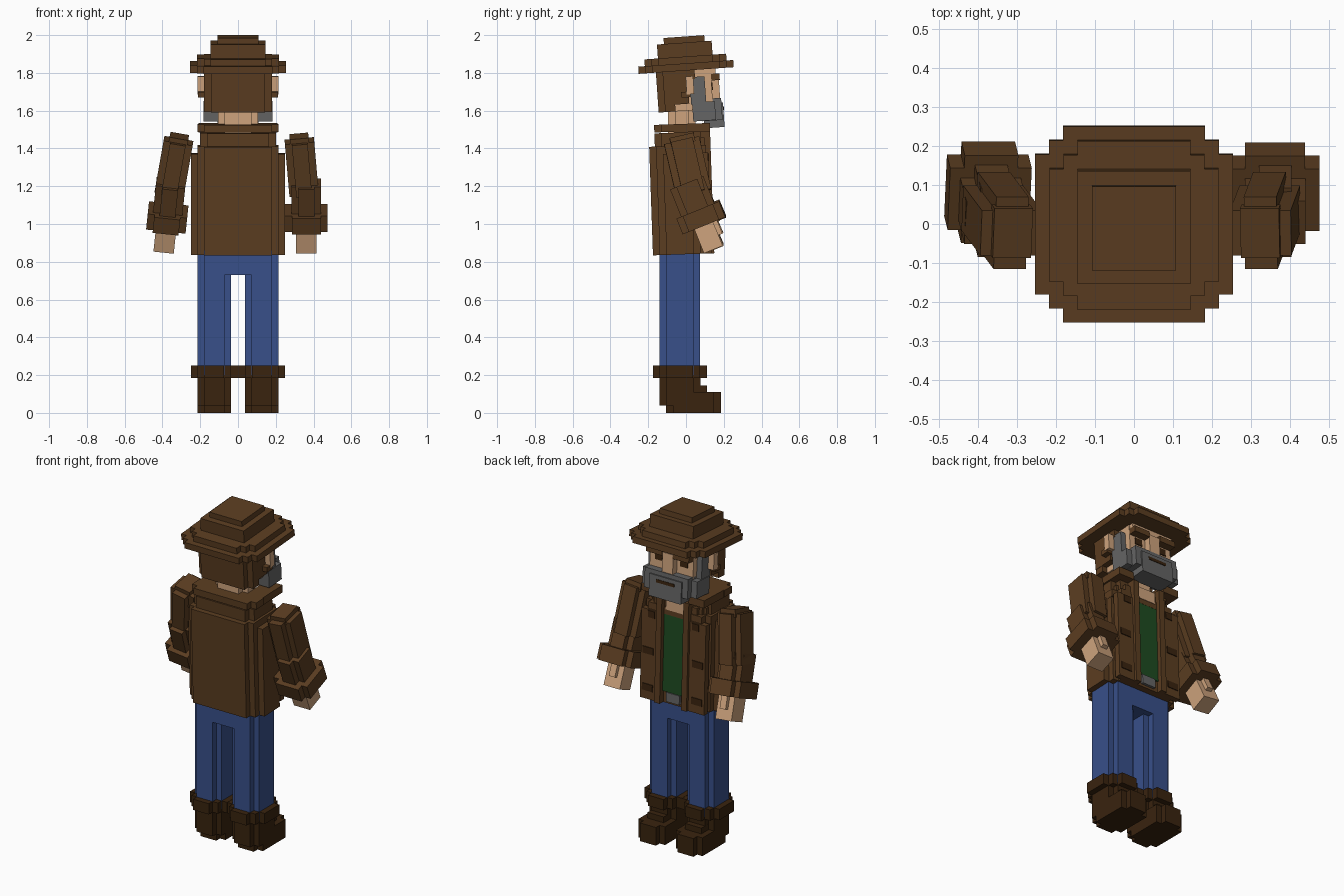
import bpy, bmesh, math
from mathutils import Matrix, Vector

if "Cube" in bpy.data.objects:
    bpy.data.objects.remove(bpy.data.objects["Cube"])

S = 0.036  # size of one block step


def material(name, rgb):
    m = bpy.data.materials.new(name)
    m.diffuse_color = (*rgb, 1)
    m.use_nodes = True
    m.node_tree.nodes["Principled BSDF"].inputs["Base Color"].default_value = m.diffuse_color
    return m


COAT = material("coat_brown", (0.105, 0.047, 0.015))
DARK = material("boot_brown", (0.041, 0.017, 0.0045))
JEANS = material("denim_blue", (0.04, 0.08, 0.255))
SKIN = material("skin", (0.62, 0.37, 0.205))
GREY = material("beard_grey", (0.13, 0.13, 0.13))
GREEN = material("shirt_green", (0.013, 0.07, 0.015))


def block(name, mat, x, y, z, k=0, frame=Matrix()):
    """Upright prism over ranges x, y, z whose four corners have k square steps."""
    cx, cy = (x[0] + x[1]) / 2, (y[0] + y[1]) / 2
    hx, hy = (x[1] - x[0]) / 2, (y[1] - y[0]) / 2
    q = []
    for i in range(k + 1):
        q.append((hx - i * S, hy - (k - i) * S))
        if i < k:
            q.append((hx - (i + 1) * S, hy - (k - i) * S))
    ring = (q + [(-a, b) for a, b in reversed(q)] + [(-a, -b) for a, b in q]
            + [(a, -b) for a, b in reversed(q)])
    bm = bmesh.new()
    face = bm.faces.new([bm.verts.new((cx + a, cy + b, z[0])) for a, b in ring])
    top = bmesh.ops.extrude_face_region(bm, geom=[face])["geom"]
    bmesh.ops.translate(bm, vec=(0, 0, z[1] - z[0]),
                        verts=[v for v in top if isinstance(v, bmesh.types.BMVert)])
    bmesh.ops.recalc_face_normals(bm, faces=bm.faces)
    bm.transform(frame)
    me = bpy.data.meshes.new(name)
    bm.to_mesh(me)
    bm.free()
    me.materials.append(mat)
    ob = bpy.data.objects.new(name, me)
    bpy.context.collection.objects.link(ob)
    return ob


def pair(name, mat, x, y, z, k=0, frame=Matrix()):
    """A block on +x and its mirror on -x."""
    block(name + "_right", mat, x, y, z, k, frame)
    block(name + "_left", mat, (-x[1], -x[0]), y, z, k, frame)


def wide(name, mat, h, y, z, k=0, frame=Matrix()):
    """A block centred on x = 0 with half width h."""
    block(name, mat, (-h, h), y, z, k, frame)


def frame(pos, rx, ry=0):
    return (Matrix.Translation(Vector(pos)) @ Matrix.Rotation(math.radians(ry), 4, 'Y')
            @ Matrix.Rotation(math.radians(rx), 4, 'X'))


# Trousers
pair("trouser_leg", JEANS, (0.036, 0.215), (-0.14, 0.075), (0.2, 0.74), 1)
wide("trouser_hips", JEANS, 0.215, (-0.14, 0.075), (0.73, 0.86), 1)

# Boots
pair("boot_shaft", DARK, (0.036, 0.215), (-0.14, 0.076), (0.04, 0.2), 1)
pair("boot_sole", DARK, (0.036, 0.215), (-0.105, 0.185), (0, 0.11), 1)
pair("boot_instep", DARK, (0.072, 0.18), (-0.07, 0.11), (0.1, 0.145))
pair("boot_cuff", DARK, (0.001, 0.25), (-0.175, 0.11), (0.185, 0.25), 2)

# Coat body, leaning slightly back
T = frame((0, 0, 0.84), 2)
wide("coat_body", COAT, 0.25, (-0.175, 0.115), (0, 0.535), 2, T)
wide("coat_shoulders", COAT, 0.215, (-0.175, 0.125), (0.53, 0.575), 1, T)
wide("coat_yoke", COAT, 0.18, (-0.145, 0.12), (0.57, 0.615), 1, T)
wide("coat_upper_back", COAT, 0.2, (-0.145, 0.1), (0.57, 0.645), 1, T)
wide("collar_back", COAT, 0.215, (-0.145, 0.0), (0.65, 0.69), 1, T)
pair("collar_side", COAT, (0.105, 0.21), (-0.04, 0.15), (0.645, 0.69), 0, T)
pair("coat_lapel", COAT, (0.072, 0.108), (0.1, 0.15), (0, 0.645), 0, T)
pair("coat_front", COAT, (0.108, 0.215), (0.1, 0.135), (0, 0.535), 0, T)

# Shirt, open throat and belt buckle
wide("shirt", GREEN, 0.072, (0.1, 0.124), (0.07, 0.575), 0, T)
wide("throat", SKIN, 0.06, (0.05, 0.128), (0.56, 0.63), 0, T)
wide("belt_buckle", GREY, 0.045, (0.09, 0.13), (0.015, 0.07), 0, T)

# Dark pockets and buttons on the coat front
for z0, z1, x0, x1 in ((0.49, 0.53, 0.125, 0.17), (0.27, 0.31, 0.13, 0.2), (0.05, 0.09, 0.13, 0.2)):
    pair("coat_patch", DARK, (x0, x1), (0.132, 0.14), (z0, z1), 0, T)

# Neck
wide("neck", SKIN, 0.107, (-0.095, 0.05), (1.46, 1.64), 1)

# Head, tilted back
H = frame((0, 0, 1.6), 4)
wide("head", SKIN, 0.145, (-0.1, 0.145), (0.0, 0.235), 0, H)
wide("hair_back", COAT, 0.18, (-0.145, -0.07), (0, 0.225), 1, H)
wide("hair_crown", COAT, 0.181, (-0.11, 0.02), (0.036, 0.225), 0, H)
wide("hair_nape", COAT, 0.179, (-0.11, -0.055), (0, 0.05), 0, H)
pair("hair_temple", COAT, (0.14, 0.18), (0.015, 0.06), (0.165, 0.225), 0, H)
pair("ear", SKIN, (0.14, 0.215), (0.01, 0.05), (0.085, 0.18), 0, H)
pair("ear_lobe", COAT, (0.17, 0.213), (-0.02, 0.03), (0.07, 0.1), 0, H)
wide("nose", SKIN, 0.036, (0.13, 0.185), (0.055, 0.17), 0, H)
wide("forehead", SKIN, 0.14, (0.1, 0.17), (0.18, 0.23), 0, H)
pair("eyebrow", COAT, (0.036, 0.143), (0.13, 0.19), (0.15, 0.185), 0, H)
pair("eye", DARK, (0.06, 0.108), (0.14, 0.15), (0.1, 0.14), 0, H)

# Beard with sideburns and mouth
wide("beard_front", GREY, 0.145, (0.08, 0.19), (-0.062, 0.055), 0, H)
wide("beard_chin", GREY, 0.108, (0.09, 0.198), (-0.1, 0.03), 0, H)
wide("beard_jaw", GREY, 0.182, (0.035, 0.155), (-0.06, 0.04), 0, H)
pair("beard_cheek", GREY, (0.1, 0.178), (0.03, 0.11), (0.03, 0.12), 0, H)
pair("sideburn", GREY, (0.14, 0.178), (0.05, 0.11), (0.11, 0.175), 0, H)
wide("mouth", DARK, 0.06, (0.192, 0.201), (-0.01, 0.008), 0, H)

# Hat in stepped tiers
C = 0.016
wide("hat_brim", COAT, 0.254, (C - 0.252, C + 0.252), (0.212, 0.25), 2, H)
wide("hat_band", COAT, 0.217, (C - 0.217, C + 0.217), (0.25, 0.286), 2, H)
wide("hat_crown", COAT, 0.145, (C - 0.145, C + 0.145), (0.286, 0.36), 0, H)
wide("hat_top", COAT, 0.108, (C - 0.108, C + 0.108), (0.36, 0.392), 0, H)

# Arms: side, shoulder, elbow, upper lean (x, y axes), forearm lean (x, y axes)
for side, shoulder, elbow, up, low in (
        ("right", (0.325, -0.023, 1.44), (0.362, 0.015, 1.19), (13, -5), (22, 0)),
        ("left", (-0.315, -0.023, 1.44), (-0.358, 0.015, 1.19), (13, 10), (23, 6))):
    s = 1 if side == "right" else -1
    U, F = frame(shoulder, *up), frame(elbow, *low)
    block("upper_sleeve_" + side, COAT, (-0.078, 0.078), (-0.095, 0.095), (-0.285, 0.0), 1, U)
    block("shoulder_cap_" + side, COAT, (-0.05, 0.05), (-0.06, 0.07), (-0.02, 0.025), 0, U)
    block("lower_sleeve_" + side, COAT, (-0.078, 0.078), (-0.095, 0.095), (-0.15, 0.03), 1, F)
    block("sleeve_cuff_" + side, COAT, (-0.113, 0.113) if s > 0 else (-0.105, 0.105),
          (-0.122, 0.122), (-0.215, -0.125), 1, F)
    block("hand_" + side, SKIN, (-0.054, 0.054), (-0.055, 0.052), (-0.35, -0.2), 0, F)
    block("thumb_" + side, SKIN, (-0.02, 0.02), (0.04, 0.075), (-0.29, -0.2), 0, F)
